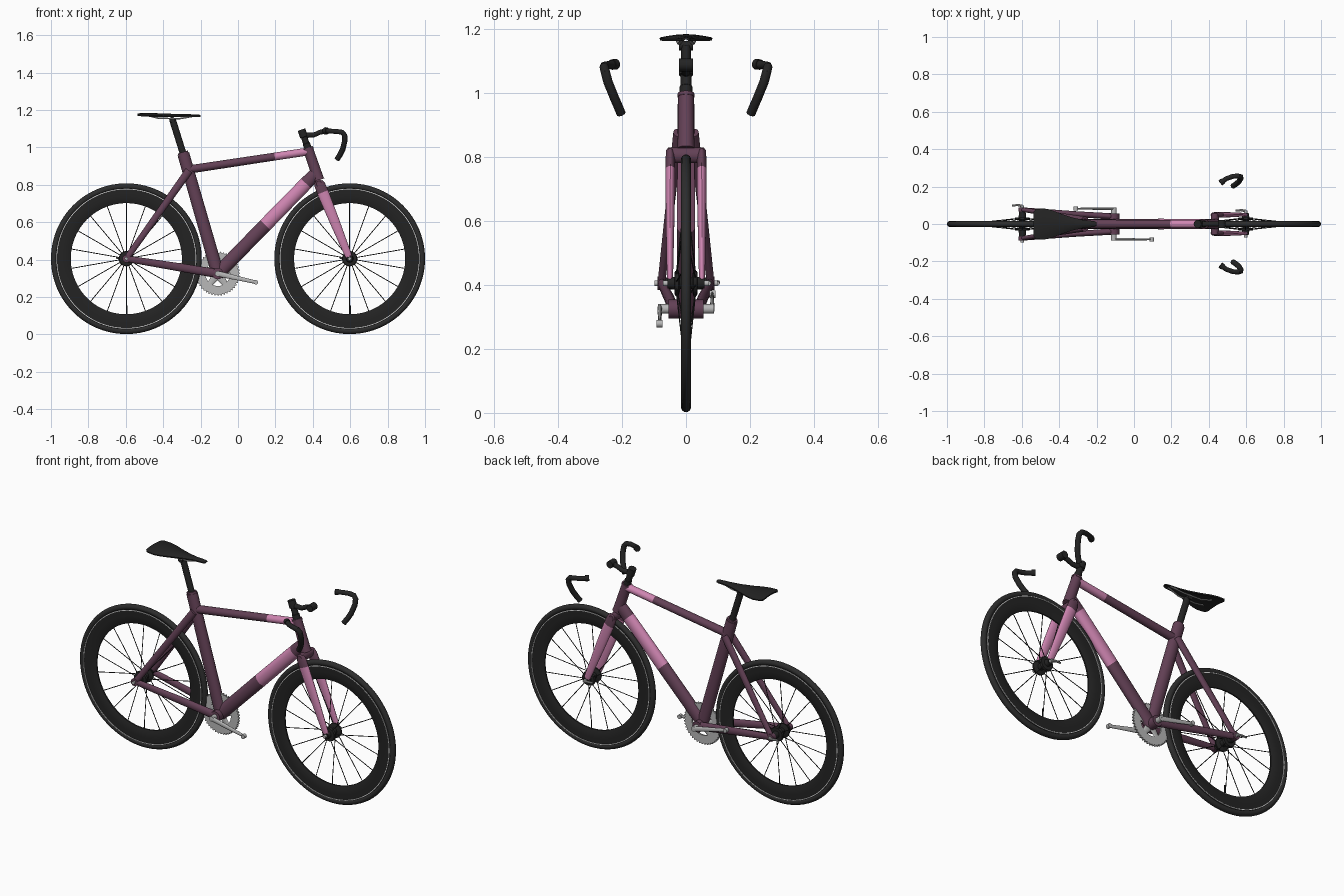
import bpy, bmesh, math
from mathutils import Vector

if "Cube" in bpy.data.objects:
    bpy.data.objects.remove(bpy.data.objects["Cube"])

def material(name, c):
    m = bpy.data.materials.new(name)
    m.diffuse_color = (*c, 1)
    m.use_nodes = True
    m.node_tree.nodes["Principled BSDF"].inputs["Base Color"].default_value = m.diffuse_color
    return m

PLUM = material("plum paint", (0.125, 0.052, 0.092))
PINK = material("pink paint", (0.62, 0.235, 0.44))
BLACK = material("black parts", (0.017, 0.017, 0.017))
RUBBER = material("tyre rubber", (0.026, 0.026, 0.026))
SILVER = material("silver metal", (0.48, 0.48, 0.48))
WHITE = material("pale rim line", (0.75, 0.75, 0.75))

def finish(name, bm, mats, angle=35):
    bmesh.ops.recalc_face_normals(bm, faces=bm.faces)
    me = bpy.data.meshes.new(name)
    bm.to_mesh(me)
    bm.free()
    for m in mats:
        me.materials.append(m)
    ob = bpy.data.objects.new(name, me)
    bpy.context.collection.objects.link(ob)
    bpy.ops.object.select_all(action='DESELECT')
    ob.select_set(True)
    bpy.context.view_layer.objects.active = ob
    bpy.ops.object.shade_smooth_by_angle(angle=math.radians(angle))
    return ob

def loft(bm, rings, mat_ids=None, closed=False):
    """Skin a list of rings of points, capping the ends unless closed."""
    vs = [[bm.verts.new(p) for p in r] for r in rings]
    n = len(vs[0])
    for i in range(len(vs) if closed else len(vs) - 1):
        a, b = vs[i], vs[(i + 1) % len(vs)]
        for j in range(n):
            f = bm.faces.new((a[j], a[(j + 1) % n], b[(j + 1) % n], b[j]))
            f.material_index = mat_ids[i] if mat_ids else 0
    if not closed:
        bm.faces.new(vs[0]).material_index = mat_ids[0] if mat_ids else 0
        bm.faces.new(vs[-1]).material_index = mat_ids[-1] if mat_ids else 0

def sweep(bm, pts, radii, squash=1.0, n=20, mat_ids=None):
    """Round or oval tube along points; squash scales the sideways width."""
    pts = [Vector(p) for p in pts]
    rings = []
    for i, p in enumerate(pts):
        d = (pts[min(i + 1, len(pts) - 1)] - pts[max(i - 1, 0)]).normalized()
        ref = Vector((1, 0, 0)) if abs(d.y) > 0.9 else Vector((0, 1, 0))
        up = d.cross(ref).normalized()
        side = up.cross(d)
        r = radii[i] if isinstance(radii, (list, tuple)) else radii
        rings.append([p + up * r * math.cos(t) + side * r * squash * math.sin(t)
                      for t in (2 * math.pi * k / n for k in range(n))])
    loft(bm, rings, mat_ids)

def tube(name, pts, radii, mats, squash=1.0, n=20, mat_ids=None):
    bm = bmesh.new()
    sweep(bm, pts, radii, squash, n, mat_ids)
    return finish(name, bm, mats)

def along(a, b, ts):
    a, b = Vector(a), Vector(b)
    return [a.lerp(b, t) for t in ts]

def lathe(name, cx, cz, profile, mat, n=96):
    """Revolve a closed (radius, y) profile about a sideways axle."""
    bm = bmesh.new()
    rings = [[(cx + r * math.cos(t), y, cz + r * math.sin(t)) for r, y in profile]
             for t in (2 * math.pi * k / n for k in range(n))]
    loft(bm, rings, closed=True)
    return finish(name, bm, [mat])

# ---------- wheels ----------
AX = 0.405
def wheel(side, cx, half):
    tyre = [(0.387 + 0.016 * math.cos(t), 0.0155 * math.sin(t))
            for t in (2 * math.pi * k / 14 for k in range(14))]
    lathe(side + "_tyre", cx, AX, tyre, RUBBER)
    rim = [(0.376, 0.0125), (0.34, 0.0135), (0.315, 0.011), (0.297, 0.004)]
    lathe(side + "_rim", cx, AX, rim + [(r, -y) for r, y in reversed(rim)], BLACK)
    lathe(side + "_rim_line", cx, AX,
          [(0.3745, 0.0155), (0.3705, 0.0155), (0.3705, -0.0155), (0.3745, -0.0155)], WHITE)
    # hub with two flanges and end caps
    hub = [(half, 0.016), (0.036, 0.02), (0.035, 0.038), (0.024, 0.041), (0.022, 0.036), (0.018, 0.018)]
    prof = hub + [(-y, r) for y, r in reversed(hub)]
    ys, rs = [], []
    for y, r in prof:
        ys.append((cx, y, AX))
        rs.append(r)
    tube(side + "_hub", ys, rs, [BLACK], n=28)
    # spokes, alternating between the flanges, and the valve
    bm = bmesh.new()
    for k in range(18):
        t = 2 * math.pi * k / 18 + math.pi / 2
        c, s = math.cos(t), math.sin(t)
        y = 0.03 if k % 2 else -0.03
        sweep(bm, [(cx + 0.03 * c, y, AX + 0.03 * s), (cx + 0.305 * c, 0, AX + 0.305 * s)], 0.0022, n=6)
    sweep(bm, [(cx + 0.003, 0, AX - 0.25), (cx + 0.003, 0, AX - 0.30)], 0.003, n=8)
    finish(side + "_spokes", bm, [BLACK])
    # skewer and its lever
    tube(side + "_skewer", [(cx, -half - 0.014, AX), (cx, half + 0.014, AX)], 0.009, [SILVER], n=14)
    tube(side + "_skewer_lever", [(cx, half + 0.012, AX), (cx - 0.025, half + 0.016, AX + 0.003),
                                  (cx - 0.055, half + 0.014, AX + 0.005)], [0.008, 0.006, 0.005], [SILVER], n=10)

wheel("rear", -0.597, 0.085)
wheel("front", 0.597, 0.058)

# ---------- frame ----------
BB = (-0.108, 0, 0.325)
tube("seat_tube", [(-0.292, 0, 0.965), BB], [0.032, 0.034], [PLUM], 0.82, 28)
tube("top_tube", along((-0.262, 0, 0.882), (0.375, 0, 0.978), (0, 0.72, 1)), [0.022, 0.021, 0.021],
     [PLUM, PINK], 1.05, 24, [0, 1])
tube("down_tube", along(BB, (0.41, 0, 0.855), (0, 0.49, 0.91, 1)), [0.036, 0.037, 0.036, 0.034],
     [PLUM, PINK], 0.76, 28, [0, 1, 0])
tube("head_tube", along((0.373, 0, 0.998), (0.432, 0, 0.825), (0, 0.06, 0.06, 0.94, 1)),
     [0.029, 0.029, 0.027, 0.029, 0.031], [PLUM], 0.9, 28)
tube("bottom_bracket_shell", [(BB[0], -0.055, BB[2]), (BB[0], 0.055, BB[2])], 0.03, [PLUM], n=28)
for s, side in ((-1, "right"), (1, "left")):
    tube(side + "_chainstay", [(BB[0], s * 0.04, BB[2]), (-0.3, s * 0.052, 0.357), (-0.597, s * 0.077, AX)],
         [0.024, 0.022, 0.017], [PLUM], 0.7)
    tube(side + "_seatstay", [(-0.262, s * 0.024, 0.876), (-0.597, s * 0.077, AX)], [0.021, 0.016], [PLUM], 0.75)
    tube(side + "_dropout", [(-0.597, s * 0.066, AX), (-0.597, s * 0.089, AX)], 0.021, [PLUM])

# ---------- fork ----------
tube("fork_crown", [(0.433, y, 0.805) for y in (-0.062, -0.056, 0.056, 0.062)],
     [0.016, 0.024, 0.024, 0.016], [PLUM], 0.85)
for s, side in ((-1, "right"), (1, "left")):
    tube(side + "_fork_leg", along((0.43, s * 0.049, 0.818), (0.597, s * 0.05, AX), (0, 0.04, 0.14, 0.5, 0.95, 1)),
         [0.022, 0.029, 0.031, 0.027, 0.019, 0.014], [PLUM, PINK], 0.5, 20, [0, 0, 1, 1, 1])

# ---------- stem and handlebar drops ----------
tube("steerer_stack", along((0.377, 0, 0.988), (0.339, 0, 1.095), (0, 0.3, 0.32, 0.62, 0.64, 1)),
     [0.02, 0.02, 0.017, 0.017, 0.022, 0.021], [BLACK])
tube("stem", [(0.345, 0, 1.066), (0.405, 0, 1.066), (0.435, 0, 1.08), (0.47, 0, 1.088)],
     [0.016, 0.013, 0.013, 0.014], [BLACK])
tube("stem_clamp", [(0.47, -0.022, 1.088), (0.47, 0.022, 1.088)], 0.02, [BLACK])
for s, side in ((-1, "right"), (1, "left")):
    path = [(0.465, 0.222, 1.09), (0.495, 0.243, 1.087), (0.53, 0.255, 1.085), (0.557, 0.256, 1.081),
            (0.57, 0.252, 1.065), (0.571, 0.244, 1.035), (0.56, 0.226, 0.99), (0.545, 0.213, 0.96), (0.529, 0.203, 0.936)]
    tube(side + "_handlebar_drop", [(x, s * y, z) for x, y, z in path],
         [0.013, 0.013, 0.013, 0.014, 0.0145, 0.0145, 0.0145, 0.0145, 0.0145], [BLACK])
    tube(side + "_bar_collar", [(0.462, s * 0.219, 1.09), (0.477, s * 0.231, 1.089)], 0.0165, [BLACK])

# ---------- seat post and saddle ----------
tube("seat_post", [(-0.285, 0, 0.94), (-0.349, 0, 1.145)], 0.018, [BLACK], 0.85)
tube("seat_post_collar", [(-0.288, 0, 0.952), (-0.295, 0, 0.975)], 0.028, [PLUM], 0.85)
tube("saddle_clamp", [(-0.352, -0.022, 1.148), (-0.352, 0.022, 1.148)], 0.015, [BLACK])
for s, side in ((-1, "right"), (1, "left")):
    tube(side + "_saddle_rail", [(-0.48, s * 0.032, 1.17), (-0.42, s * 0.024, 1.155),
                                 (-0.31, s * 0.02, 1.154), (-0.23, s * 0.008, 1.168)], 0.004, [SILVER], n=8)
# thin shell: stations of (x, half width, height, droop)
stations = [(-0.537, 0.066, 1.181, 0.006), (-0.525, 0.08, 1.183, 0.009), (-0.48, 0.083, 1.184, 0.013),
            (-0.44, 0.074, 1.183, 0.013), (-0.39, 0.055, 1.181, 0.012), (-0.33, 0.035, 1.179, 0.01),
            (-0.27, 0.021, 1.178, 0.008), (-0.215, 0.016, 1.176, 0.006), (-0.2, 0.009, 1.174, 0.004)]
bm = bmesh.new()
us = [k / 5 for k in range(-5, 6)]
loft(bm, [[(x, w * u, z - d * u * u) for u in us] +
          [(x, w * u * 0.97, z - d * u * u - 0.007) for u in reversed(us)] for x, w, z, d in stations])
finish("saddle", bm, [BLACK], 50)

# ---------- crankset ----------
bm = bmesh.new()
N = 44
for y0, y1 in ((-0.005, 0.005),):
    rings = []
    for k in range(N * 4):
        t = 2 * math.pi * k / (N * 4)
        r = 0.118 if k % 4 < 2 else 0.111
        c, s = math.cos(t), math.sin(t)
        rings.append([(BB[0] + q * c, y, BB[2] + q * s)
                      for q, y in ((r, y0), (r, y1), (0.066, y1), (0.066, y0))])
    loft(bm, rings, closed=True)
for k in range(5):
    t = 2 * math.pi * k / 5 + 0.3
    c, s = math.cos(t), math.sin(t)
    sweep(bm, [(BB[0] + q * c, 0, BB[2] + q * s) for q in (0.02, 0.075)], [0.022, 0.014], 0.3, 12)
finish("chainring", bm, [SILVER])
tube("crank_axle", [(BB[0], -0.088, BB[2]), (BB[0], 0.088, BB[2])], 0.015, [SILVER])
for s, side in ((-1, "right"), (1, "left")):
    end = (BB[0] - s * 0.203, s * 0.082, BB[2] - (-s) * 0.046)
    tube(side + "_crank_arm", [(BB[0], s * 0.082, BB[2]), end], [0.015, 0.009], [SILVER], 0.5, 16)
    tube(side + "_pedal_eye", [(end[0], s * 0.073, end[2]), (end[0], s * 0.093, end[2])], 0.012, [SILVER], n=16)
